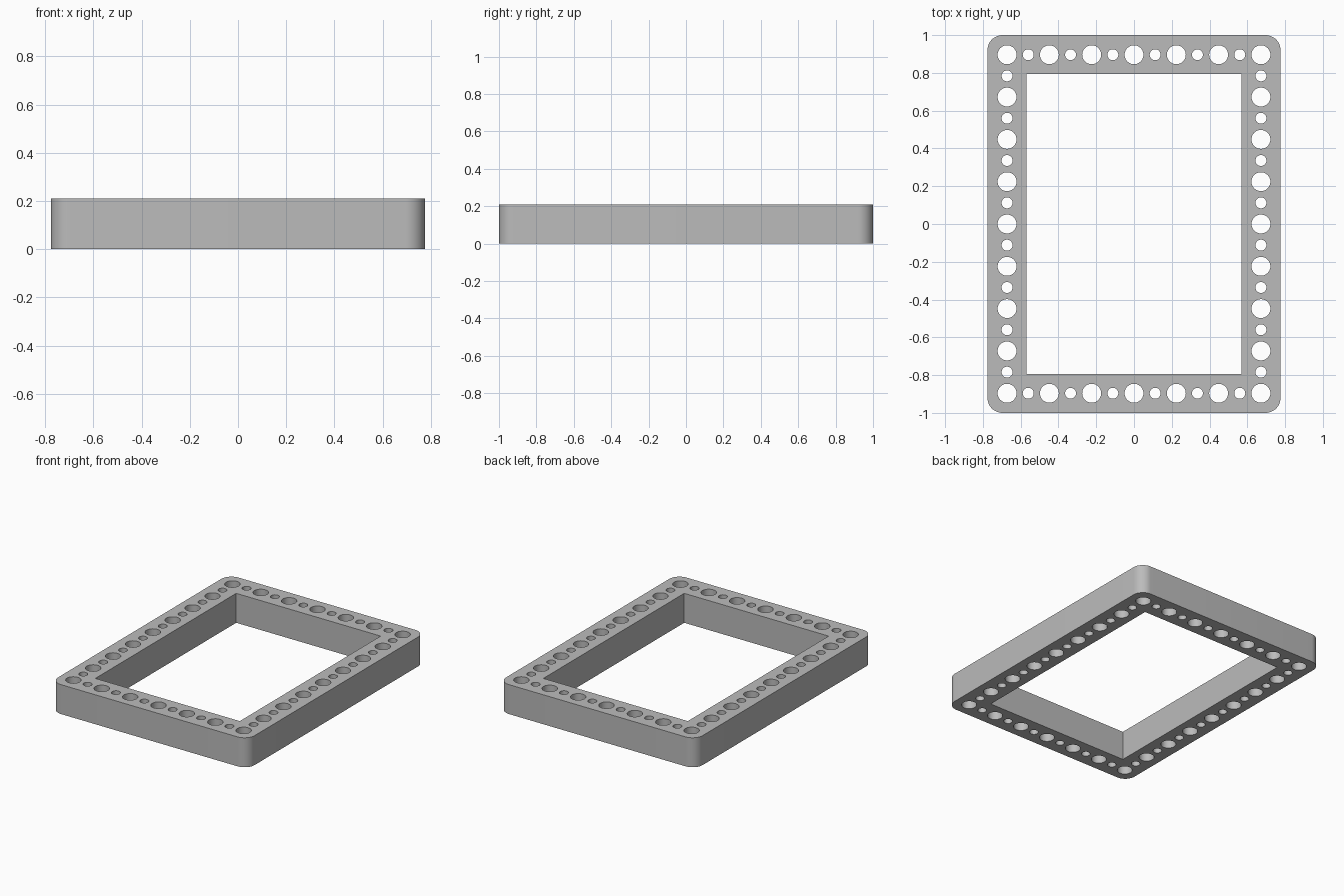
import bpy, bmesh
from math import cos, sin, pi

if "Cube" in bpy.data.objects:
    bpy.data.objects.remove(bpy.data.objects["Cube"], do_unlink=True)

HALF_X, HALF_Y, HEIGHT = 0.776, 1.0, 0.21
INNER_X, INNER_Y = 0.57, 0.794
CORNER = 0.08
PITCH = 0.224
BIG, SMALL = 0.05, 0.029

grey = bpy.data.materials.new("plain grey")
grey.use_nodes = True
colour = (0.5, 0.5, 0.5, 1)
grey.diffuse_color = colour
grey.node_tree.nodes["Principled BSDF"].inputs["Base Color"].default_value = colour

# Filled flat profile, extruded to the frame height
profile = bpy.data.curves.new("frame_profile", "CURVE")
profile.dimensions = "2D"
profile.fill_mode = "BOTH"
profile.extrude = HEIGHT / 2


def add_loop(points):
    spline = profile.splines.new("POLY")
    spline.points.add(len(points) - 1)
    for p, (x, y) in zip(spline.points, points):
        p.co = (x, y, 0, 1)
    spline.use_cyclic_u = True


def arc(cx, cy, r, start, sweep, steps):
    return [(cx + r * cos(start + sweep * i / steps), cy + r * sin(start + sweep * i / steps))
            for i in range(steps + 1)]


# Rounded outer edge
outline = []
for i, (sx, sy) in enumerate([(1, 1), (-1, 1), (-1, -1), (1, -1)]):
    outline += arc(sx * (HALF_X - CORNER), sy * (HALF_Y - CORNER), CORNER, i * pi / 2, pi / 2, 12)
add_loop(outline)

# Square-cornered opening
add_loop([(INNER_X, INNER_Y), (-INNER_X, INNER_Y), (-INNER_X, -INNER_Y), (INNER_X, -INNER_Y)])

# Alternating large and small through holes, counted in half pitches
for i in range(-6, 7):
    for j in range(-8, 9):
        if abs(i) == 6 or abs(j) == 8:
            radius = SMALL if (i % 2 or j % 2) else BIG
            add_loop(arc(i * PITCH / 2, j * PITCH / 2, radius, 0, 2 * pi, 40)[:-1])

# Turn the profile into a clean mesh standing on the floor
source = bpy.data.objects.new("frame_profile", profile)
bpy.context.collection.objects.link(source)
bpy.context.view_layer.update()
mesh = bpy.data.meshes.new_from_object(source.evaluated_get(bpy.context.evaluated_depsgraph_get()))
bpy.data.objects.remove(source, do_unlink=True)

bm = bmesh.new()
bm.from_mesh(mesh)
bmesh.ops.remove_doubles(bm, verts=bm.verts, dist=0.0001)
bmesh.ops.translate(bm, verts=bm.verts, vec=(0, 0, HEIGHT / 2))
bmesh.ops.recalc_face_normals(bm, faces=bm.faces)
bm.to_mesh(mesh)
bm.free()

mesh.materials.clear()
mesh.materials.append(grey)
frame = bpy.data.objects.new("perforated_frame", mesh)
bpy.context.collection.objects.link(frame)

bpy.ops.object.select_all(action="DESELECT")
frame.select_set(True)
bpy.context.view_layer.objects.active = frame
bpy.ops.object.shade_smooth_by_angle(angle=pi / 6)
